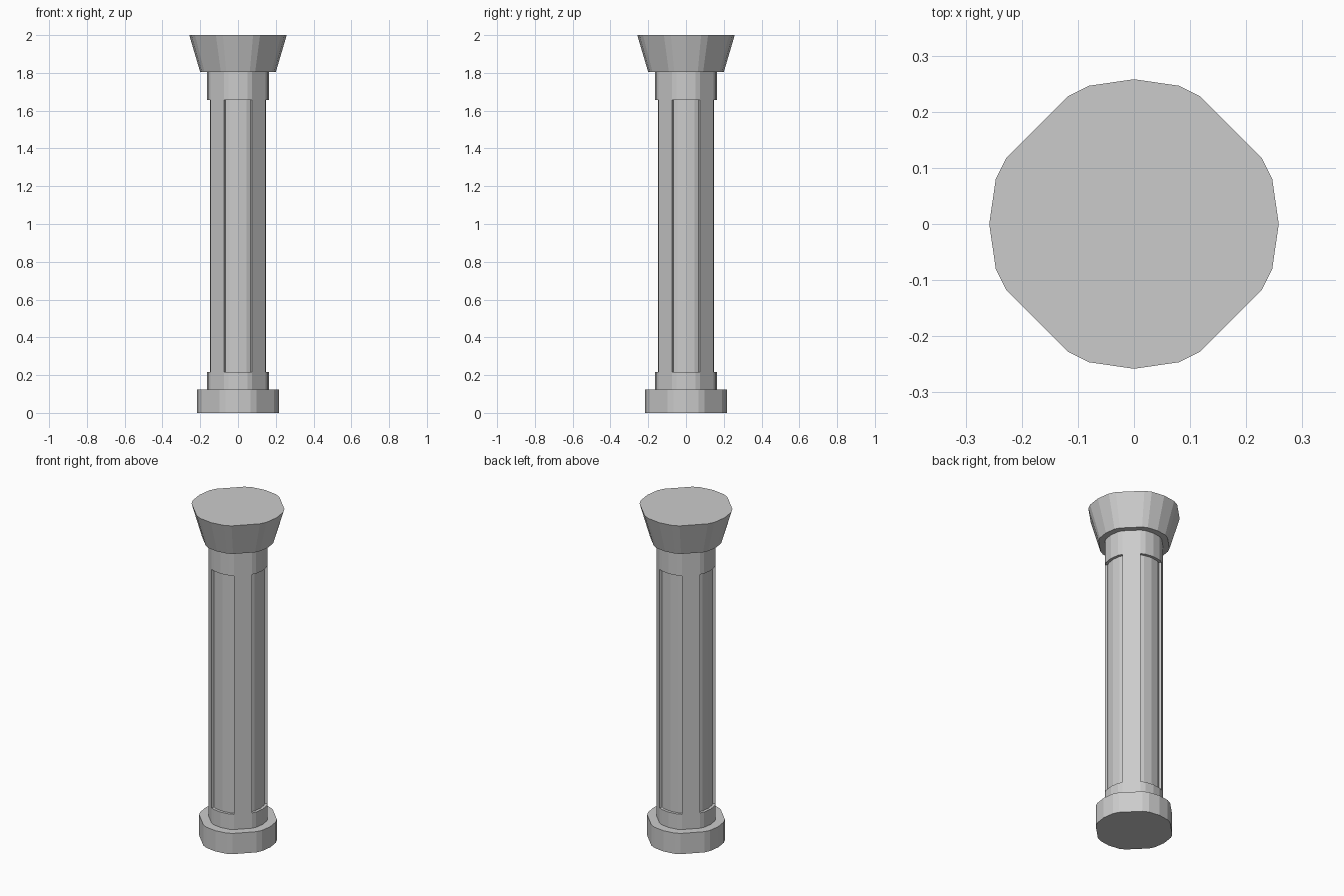
import bpy, bmesh, math

if "Cube" in bpy.data.objects:
    bpy.data.objects.remove(bpy.data.objects["Cube"])

# One quarter of the plan outline, for unit radius; True marks the chamfer corners
QUARTER = [(1.0, 0.0, False), (0.955, 0.31, False), (0.884, 0.453, True),
           (0.453, 0.884, True), (0.31, 0.955, False)]


def ring(radius, z, panel_scale=1.0):
    """Outline ring; panel_scale sinks the four axis-facing panels.
    Chamfer corners are doubled so every ring has the same count."""
    pts = []
    for q in range(4):
        c, s = round(math.cos(q * math.pi / 2)), round(math.sin(q * math.pi / 2))
        for i, (x, y, corner) in enumerate(QUARTER):
            inner = radius * panel_scale
            radii = [inner]
            if corner:
                radii = [inner, radius] if i == 2 else [radius, inner]
            pts += [((x * c - y * s) * r, (x * s + y * c) * r, z) for r in radii]
    return pts


def loft(name, rings, caps):
    bm = bmesh.new()
    loops = [[bm.verts.new(p) for p in r] for r in rings]
    n = len(loops[0])
    for a, b in zip(loops, loops[1:]):
        for i in range(n):
            j = (i + 1) % n
            bm.faces.new((a[i], a[j], b[j], b[i]))
    if caps:
        bm.faces.new(loops[0][::-1])
        bm.faces.new(loops[-1])
    bmesh.ops.remove_doubles(bm, verts=bm.verts[:], dist=1e-5)
    bmesh.ops.recalc_face_normals(bm, faces=bm.faces[:])
    mesh = bpy.data.meshes.new(name)
    bm.to_mesh(mesh)
    bm.free()
    obj = bpy.data.objects.new(name, mesh)
    bpy.context.collection.objects.link(obj)
    return obj


# Plinth
loft("base", [ring(0.216, 0), ring(0.216, 0.125)], True)

# Shaft with collars at both ends and four sunken panels
R, SINK = 0.165, 0.9
loft("shaft", [ring(R, 0.125), ring(R, 0.217), ring(R, 0.217, SINK),
               ring(R, 1.656, SINK), ring(R, 1.656), ring(R, 1.804)], False)

# Flared capital
loft("capital", [ring(0.2, 1.804), ring(0.258, 2.0)], True)
